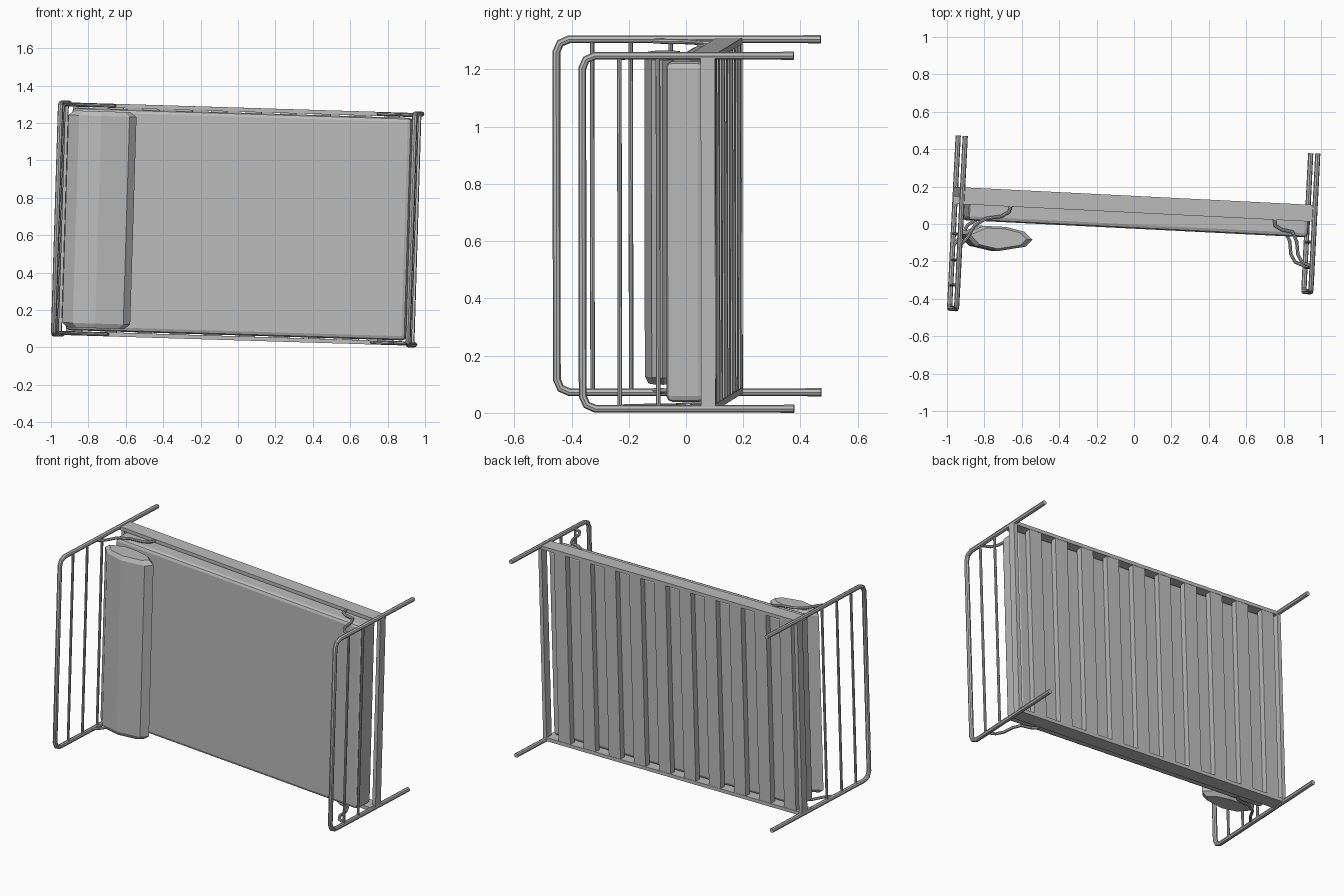
import bpy, bmesh
from math import radians
from mathutils import Matrix, Vector

cube = bpy.data.objects.get("Cube")
if cube:
    bpy.data.objects.remove(cube, do_unlink=True)

# Single flat colour
grey = bpy.data.materials.new("plain_grey")
grey.use_nodes = True
colour = (0.5, 0.5, 0.5, 1)
grey.diffuse_color = colour
for node in grey.node_tree.nodes:
    if node.type == 'BSDF_PRINCIPLED':
        node.inputs["Base Color"].default_value = colour

# The bed lies on its side, slightly turned: x is length, z is width, -y is bed-up
POSE = (Matrix.Translation((0, 0, 0.66))
        @ Matrix.Rotation(radians(-2.87), 4, 'Z')
        @ Matrix.Rotation(radians(1.75), 4, 'Y'))
HALF = 0.617       # half spacing of the posts
END_X = 0.944      # distance of the end frames from the middle


def finish(name, bm):
    bmesh.ops.recalc_face_normals(bm, faces=bm.faces)
    mesh = bpy.data.meshes.new(name)
    bm.to_mesh(mesh)
    bm.free()
    mesh.materials.append(grey)
    obj = bpy.data.objects.new(name, mesh)
    bpy.context.collection.objects.link(obj)
    obj.matrix_world = POSE
    return obj


def box(name, low, high):
    low, high = Vector(low), Vector(high)
    bm = bmesh.new()
    size = Matrix.Diagonal((*(high - low), 1))
    bmesh.ops.create_cube(bm, size=1, matrix=Matrix.Translation((low + high) / 2) @ size)
    return finish(name, bm)


def tube(name, points, radius):
    curve = bpy.data.curves.new(name, 'CURVE')
    curve.dimensions = '3D'
    curve.bevel_depth = radius
    curve.bevel_resolution = 2
    curve.use_fill_caps = True
    line = curve.splines.new('POLY')
    line.points.add(len(points) - 1)
    for target, p in zip(line.points, points):
        target.co = (*p, 1)
    curve.materials.append(grey)
    obj = bpy.data.objects.new(name, curve)
    bpy.context.collection.objects.link(obj)
    obj.matrix_world = POSE
    bpy.ops.object.select_all(action='DESELECT')
    obj.select_set(True)
    bpy.context.view_layer.objects.active = obj
    bpy.ops.object.convert(target='MESH')
    bpy.ops.object.shade_smooth_by_angle(angle=radians(35))


# Head and foot: bent tube frames with thin bars between the posts
def end_frame(name, x, top, bars):
    cut = 0.045
    side = [(0.425, HALF), (top + cut, HALF), (top + cut * 0.3, HALF - cut * 0.3),
            (top, HALF - cut)]
    outline = side + [(y, -z) for y, z in reversed(side)]
    tube(name + "_frame", [(x, y, z) for y, z in outline], 0.014)
    for i, y in enumerate(bars):
        tube(f"{name}_bar_{i + 1}", [(x, y, -HALF), (x, y, HALF)], 0.008)


end_frame("head", -END_X, -0.5, (-0.375, -0.24, -0.1))
end_frame("foot", END_X, -0.315, (-0.185, -0.05))

# Side rails and end rails
for label, s in (("left", 1), ("right", -1)):
    z1, z2 = sorted((s * 0.6, s * 0.622))
    box(label + "_side_rail", (-0.955, 0.06, z1), (0.945, 0.15, z2))
for label, x in (("head", -END_X), ("foot", END_X)):
    box(label + "_end_rail", (x - 0.012, 0.1, -0.61), (x + 0.012, 0.15, 0.61))

# Slats under the mattress
for i in range(10):
    x = 0.8 - i * 0.185
    box(f"slat_{i + 1}", (x - 0.043, 0.11, -0.602), (x + 0.043, 0.148, 0.602))

# Mattress with softened edges
mattress = box("mattress", (-0.905, -0.025, -0.595), (0.915, 0.11, 0.595))
soft = mattress.modifiers.new("soft_edges", 'BEVEL')
soft.width = 0.022
soft.segments = 2

# Pillow: faceted lens section, narrowed at both ends
section = [(-0.92, -0.1), (-0.82, -0.05), (-0.7, -0.05), (-0.6, -0.07),
           (-0.555, -0.11), (-0.59, -0.15), (-0.74, -0.182), (-0.86, -0.16)]
middle = Vector((-0.74, -0.11))
bm = bmesh.new()
rings = []
for z, scale in ((-0.58, 0.82), (-0.555, 1), (0.555, 1), (0.58, 0.82)):
    ring = [middle + (Vector(p) - middle) * scale for p in section]
    rings.append([bm.verts.new((p.x, p.y, z)) for p in ring])
n = len(section)
for a, b in zip(rings, rings[1:]):
    for k in range(n):
        bm.faces.new((a[k], a[(k + 1) % n], b[(k + 1) % n], b[k]))
bm.faces.new(rings[0])
bm.faces.new(rings[-1])
finish("pillow", bm)

# Wavy wire braces from the rails to the posts
head_wire = [(-0.68, 0.07), (-0.69, 0.03), (-0.73, 0.005), (-0.81, -0.01),
             (-0.87, -0.05), (-0.9, -0.11), (-0.94, -0.16)]
foot_wire = [(0.73, 0.07), (0.735, 0.03), (0.77, 0.01), (0.83, 0.0),
             (0.855, -0.05), (0.865, -0.12), (0.89, -0.16), (0.944, -0.18)]
for label, path in (("head", head_wire), ("foot", foot_wire)):
    for side, s in (("left", 1), ("right", -1)):
        tube(f"{label}_{side}_brace", [(x, y, s * 0.611) for x, y in path], 0.009)
